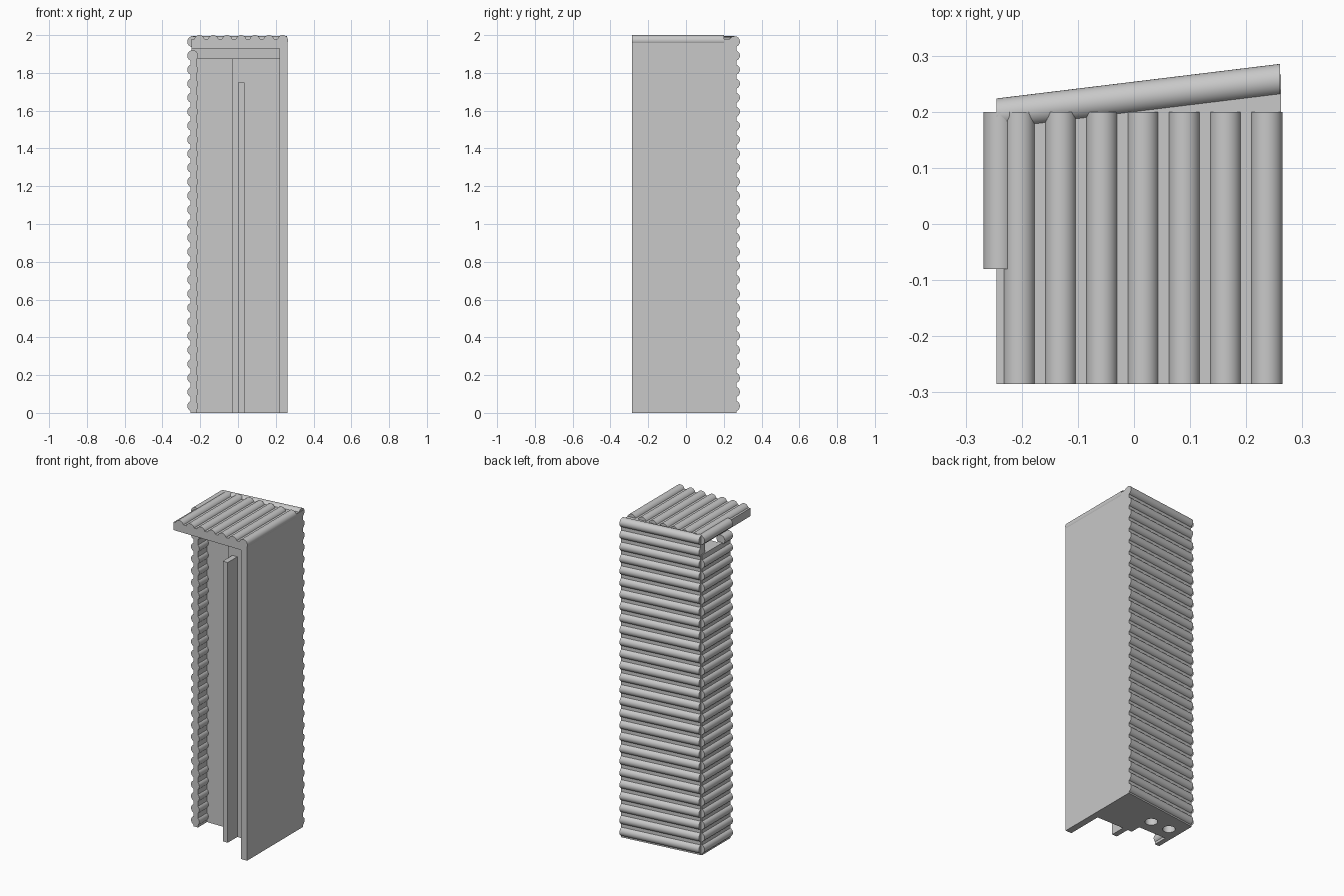
import bpy, bmesh, math
from mathutils import Vector

cube = bpy.data.objects.get("Cube")
if cube:
    bpy.data.objects.remove(cube, do_unlink=True)

grey = bpy.data.materials.new("plain grey")
grey.use_nodes = True
grey.diffuse_color = (0.58, 0.58, 0.58, 1)
grey.node_tree.nodes["Principled BSDF"].inputs["Base Color"].default_value = (0.58, 0.58, 0.58, 1)

R = 0.0285                     # log radius
COURSES = 27
PITCH = 0.0742
Z0 = 0.0365
XL, XR, FRONT, BACK = -0.245, 0.262, -0.285, 0.2


def back_y(x):
    """Depth of the slanted back wall's log axis."""
    return 0.195 + (x - XL) * 0.122


def finish(name, bm, smooth=False):
    bmesh.ops.recalc_face_normals(bm, faces=bm.faces)
    mesh = bpy.data.meshes.new(name)
    bm.to_mesh(mesh)
    bm.free()
    mesh.materials.append(grey)
    obj = bpy.data.objects.new(name, mesh)
    bpy.context.collection.objects.link(obj)
    if smooth:
        bpy.ops.object.select_all(action='DESELECT')
        obj.select_set(True)
        bpy.context.view_layer.objects.active = obj
        bpy.ops.object.shade_smooth_by_angle(angle=math.radians(35))
    return obj


def prism(name, outline, low, high):
    """Extrude a plan outline from low to high."""
    bm = bmesh.new()
    face = bm.faces.new([bm.verts.new((x, y, low)) for x, y in outline])
    grown = bmesh.ops.extrude_face_region(bm, geom=[face])["geom"]
    verts = [v for v in grown if isinstance(v, bmesh.types.BMVert)]
    bmesh.ops.translate(bm, verts=verts, vec=(0, 0, high - low))
    return finish(name, bm)


def box(name, x0, x1, y0, y1, z0, z1):
    return prism(name, [(x0, y0), (x1, y0), (x1, y1), (x0, y1)], z0, z1)


def logs(name, ends, radius=R, shear=False):
    """Round logs between pairs of points; shear keeps their ends square to x."""
    bm = bmesh.new()
    for a, b in ends:
        a, b = Vector(a), Vector(b)
        axis = b - a
        mid = (a + b) / 2
        rot = axis.to_track_quat('Z', 'Y').to_matrix().to_4x4()
        made = bmesh.ops.create_cone(bm, cap_ends=True, segments=32, radius1=radius,
                                     radius2=radius, depth=axis.length)["verts"]
        bmesh.ops.transform(bm, verts=made, matrix=rot)
        bmesh.ops.translate(bm, verts=made, vec=mid)
        if shear:
            for v in made:
                end = a if (v.co - mid).dot(axis) < 0 else b
                v.co += axis * ((end.x - v.co.x) / axis.x)
    return finish(name, bm, True)


heights = [Z0 + PITCH * i for i in range(COURSES)]

# Log courses of the back wall, ending just inside the flat wall's outer face
log_end = XR - 0.002
logs("back_logs", [((XL, back_y(XL), z), (log_end, back_y(log_end), z)) for z in heights],
     shear=True)

# Side wall logs; the last but one is cut short to leave a slot
slot = COURSES - 2
logs("side_logs", [((-0.24, -0.08, z), (-0.24, 0.0 if i == slot else BACK, z))
                   for i, z in enumerate(heights)])

# Panels that the logs sit on
prism("back_panel", [(XL, back_y(XL) - 0.035), (0.24, back_y(0.24) - 0.035),
                     (0.24, back_y(0.24) + 0.01), (XL, back_y(XL) + 0.01)], 0, 1.98)
box("side_panel", -0.252, -0.221, -0.08, BACK, 0, 1.875)

# Flat wall on the other side
prism("flat_wall", [(0.22, FRONT), (XR, FRONT),
                    (XR, back_y(XR) + 0.01), (0.22, back_y(0.22) + 0.01)], 0, 1.979)

# Roof slab with its logs
prism("roof_slab", [(XL, FRONT), (0.26, FRONT),
                    (0.26, back_y(0.26)), (XL, back_y(XL))], 1.93, 1.98)
roof_x = [-0.2045 + 0.0735 * i for i in range(7)]
logs("roof_logs", [((x, FRONT, 1.9715), (x, BACK, 1.9715)) for x in roof_x])

# Inner core with a stepped front
core = prism("inner_core", [(-0.235, 0.01), (-0.03, 0.01), (-0.03, -0.055), (0.225, -0.055),
                            (0.225, back_y(0.225)), (-0.235, back_y(-0.235))], 0, 1.875)

# Two round holes in the underside
holes = logs("hole_cutter", [((x, 0.1, -0.1), (x, 0.1, 1.6)) for x in (-0.043, -0.172)], 0.036)
holes.hide_render = True
holes.hide_viewport = True
cut = core.modifiers.new("holes", 'BOOLEAN')
cut.operation = 'DIFFERENCE'
cut.solver = 'EXACT'
cut.object = holes

# Upright fin on the front
box("front_fin", 0, 0.034, -0.15, -0.04, 0, 1.75)
